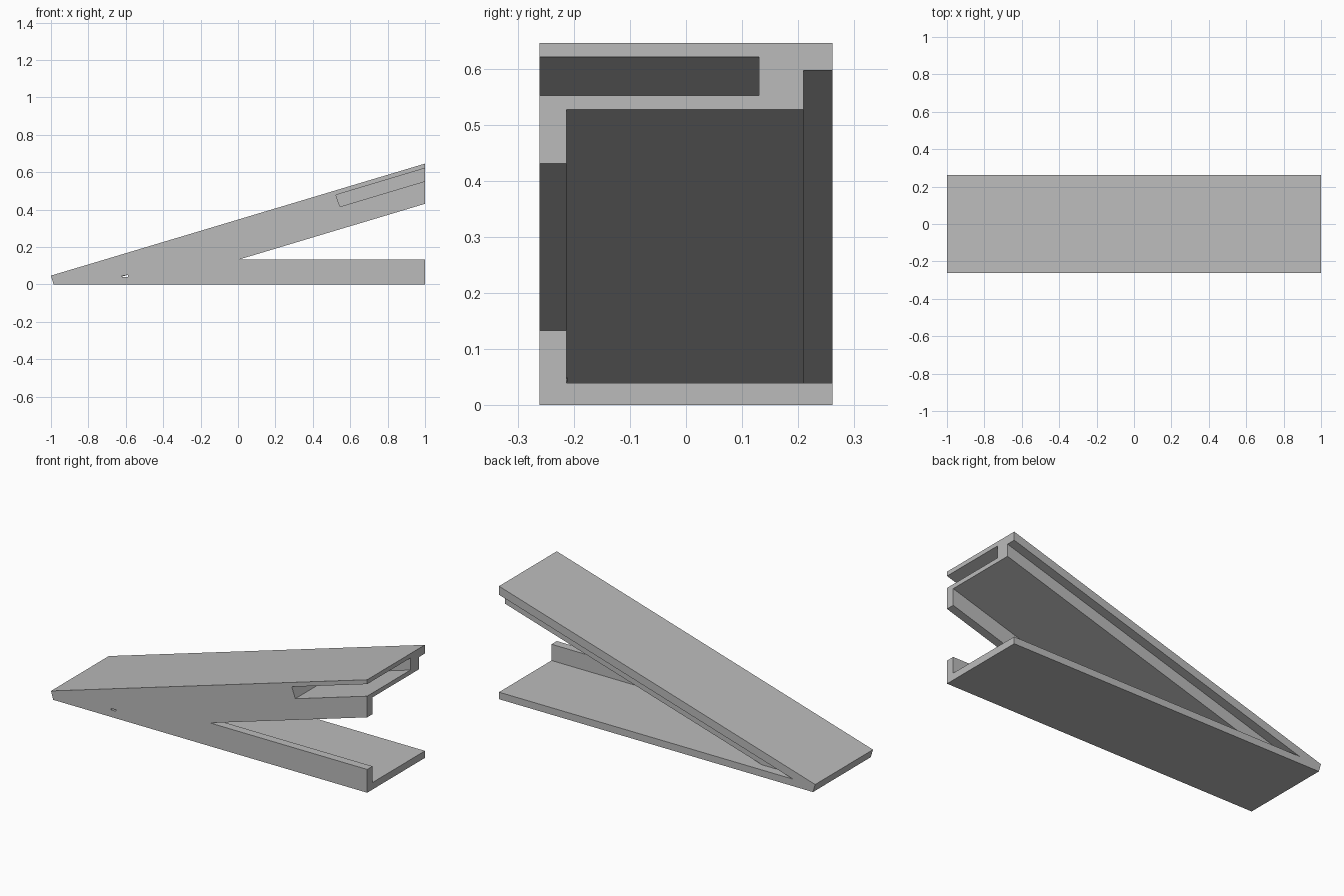
import bpy
import bmesh

default = bpy.data.objects.get("Cube")
if default:
    bpy.data.objects.remove(default, do_unlink=True)

# Shared sizes
SLOPE = 0.2995        # rise of the upper arm
TOP = 0.646           # height of the upper arm at its open end
HALF = 0.261          # half the width
FLOOR = 0.04          # thickness of the base plate
WALL_IN = -0.213      # inner side of the front wall
RIM_IN = 0.209        # start of the thinner back rim

grey = bpy.data.materials.new("plain grey")
grey.use_nodes = True
grey.diffuse_color = (0.5, 0.5, 0.5, 1)
grey.node_tree.nodes["Principled BSDF"].inputs["Base Color"].default_value = (0.5, 0.5, 0.5, 1)


def arm_z(end_z, x):
    """Height at x of a line parallel to the upper arm, given its height at x = 1."""
    return end_z - SLOPE * (1 - x)


def arm_x(end_z, z):
    """Position along x where such a line reaches height z."""
    return 1 - (end_z - z) / SLOPE


def prism(name, profile, y0, y1):
    """Extrude an x-z profile from y0 to y1."""
    bm = bmesh.new()
    face = bm.faces.new([bm.verts.new((x, y0, z)) for x, z in profile])
    made = bmesh.ops.extrude_face_region(bm, geom=[face])["geom"]
    verts = [v for v in made if isinstance(v, bmesh.types.BMVert)]
    bmesh.ops.translate(bm, verts=verts, vec=(0, y1 - y0, 0))
    bmesh.ops.recalc_face_normals(bm, faces=bm.faces)
    mesh = bpy.data.meshes.new(name)
    bm.to_mesh(mesh)
    bm.free()
    mesh.materials.append(grey)
    obj = bpy.data.objects.new(name, mesh)
    bpy.context.collection.objects.link(obj)
    return obj


def wedge_gap(floor_z, end_z):
    """Triangle between a flat floor and the sloping underside, past the open end."""
    return [(arm_x(end_z, floor_z), floor_z), (1.2, floor_z), (1.2, arm_z(end_z, 1.2))]


def cut(body, name, profile, y0, y1):
    cutter = prism(name, profile, y0, y1)
    cutter.hide_render = True
    mod = body.modifiers.new(name, 'BOOLEAN')
    mod.operation = 'DIFFERENCE'
    mod.solver = 'EXACT'
    mod.object = cutter
    bpy.context.view_layer.objects.active = body
    bpy.ops.object.modifier_apply(modifier=name)
    bpy.data.objects.remove(cutter, do_unlink=True)


# Solid wedge with a squared-off tip
tip_z = arm_z(TOP, -1)
body = prism("wedge_stand",
             [(-1, tip_z), (-1 + tip_z * SLOPE, 0), (1, 0), (1, TOP)], -HALF, HALF)

# V notch through the front wall
cut(body, "front_notch", wedge_gap(0.133, 0.431), -0.4, 0.4)
# Inner space between base plate and upper slab
cut(body, "inner_space", wedge_gap(FLOOR, 0.527), WALL_IN, 0.4)
# Deeper undercut along the back rim
cut(body, "back_undercut", wedge_gap(FLOOR, 0.597), RIM_IN, 0.4)
# Slot in the upper arm, open to the front and the end
cut(body, "arm_slot",
    [(0.523, arm_z(0.621, 0.523)), (0.545, arm_z(0.552, 0.545)),
     (1.2, arm_z(0.552, 1.2)), (1.2, arm_z(0.621, 1.2))], -0.4, 0.13)
# Tiny opening in the front wall
cut(body, "wall_hole",
    [(-0.62, 0.0405), (-0.588, 0.0405), (-0.588, 0.05), (-0.62, 0.047)], -0.4, WALL_IN + 0.001)
